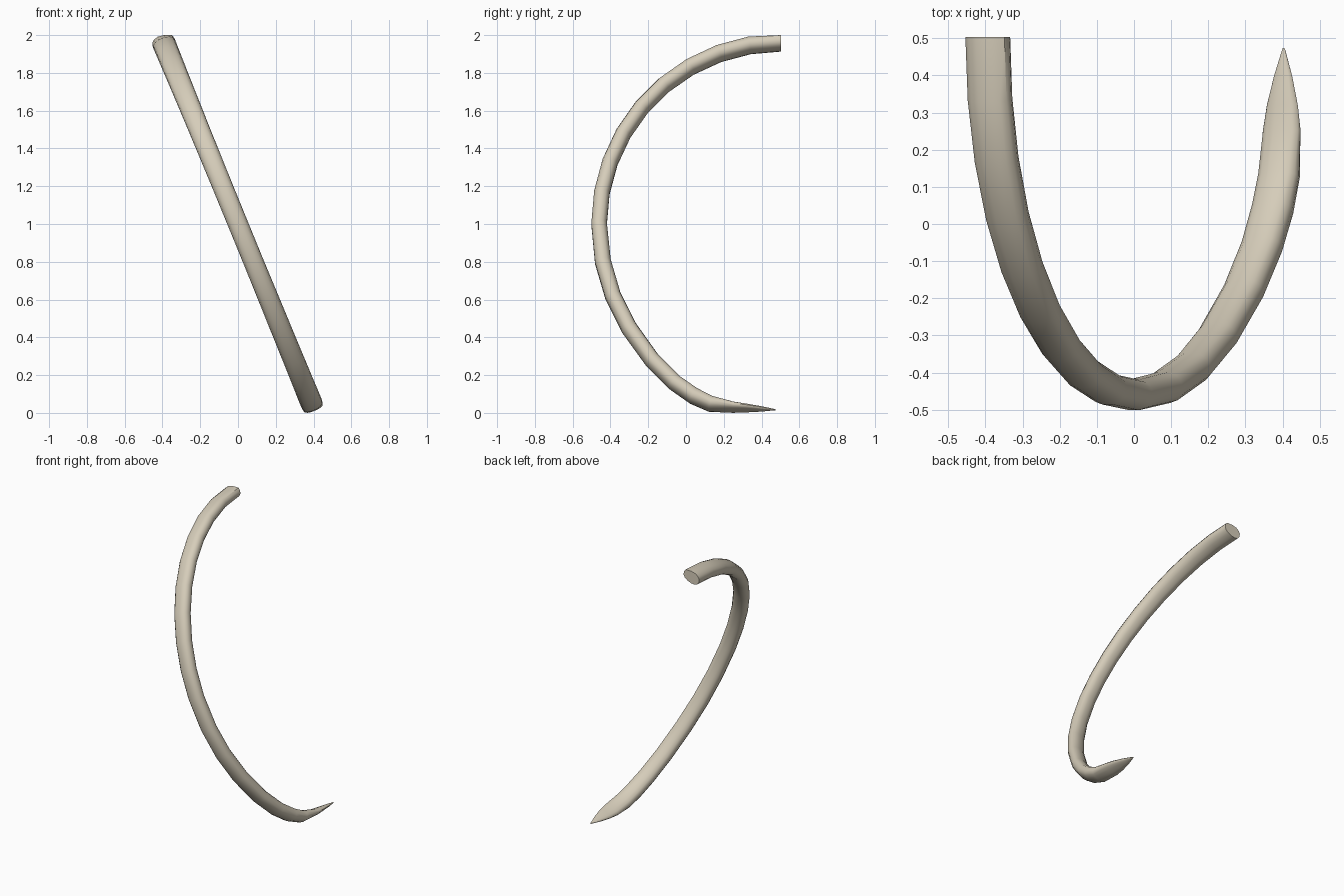
import bpy, bmesh, math
from mathutils import Vector

if "Cube" in bpy.data.objects:
    bpy.data.objects.remove(bpy.data.objects["Cube"])

# bone colour
bone = bpy.data.materials.new("bone beige")
bone.diffuse_color = (0.67, 0.61, 0.49, 1)
bone.use_nodes = True
bone.node_tree.nodes["Principled BSDF"].inputs["Base Color"].default_value = bone.diffuse_color

# keys along the curve: y, z, half width across the plane, half depth in the plane
keys = []
for i in range(10):                       # upper quarter arc
    t = math.pi / 2 * (1 - i / 9)
    w = 0.053 + 0.009 * math.sin(t) ** 2
    keys.append((0.503 - 0.963 * math.cos(t), 1 + 0.96 * math.sin(t), w, 0.042))
keys += [                                 # lower sweep to the flattened tip
    (-0.440, 0.800, 0.053, 0.043), (-0.387, 0.620, 0.054, 0.043),
    (-0.302, 0.450, 0.055, 0.043), (-0.180, 0.280, 0.056, 0.042),
    (-0.060, 0.160, 0.057, 0.042), (0.040, 0.090, 0.058, 0.042),
    (0.130, 0.048, 0.058, 0.038), (0.250, 0.030, 0.055, 0.021),
    (0.320, 0.026, 0.045, 0.016), (0.400, 0.021, 0.026, 0.010),
    (0.473, 0.017, 0.003, 0.003)]

SLOPE = -0.41                             # the curve lies in a leaning plane
across = Vector((1, 0, -SLOPE)).normalized()


def centre(k):
    return Vector((SLOPE * (k[1] - 1), k[0], k[1]))


def rounded(c, p=0.85):
    return math.copysign(abs(c) ** p, c)


SIDES = 14
bm = bmesh.new()
rings = []
for i, k in enumerate(keys):
    a, b = keys[max(i - 1, 0)], keys[min(i + 1, len(keys) - 1)]
    tangent = (centre(b) - centre(a)).normalized()
    if i == 0:
        tangent = Vector((0, -1, 0))      # square cut end
    depth = tangent.cross(across).normalized()
    ring = []
    for s in range(SIDES):
        q = 2 * math.pi * s / SIDES
        p = centre(k) + across * k[2] * rounded(math.cos(q)) + depth * k[3] * rounded(math.sin(q))
        p.z = min(max(p.z, 0.0), 2.0)
        ring.append(bm.verts.new(p))
    rings.append(ring)

# skin and end caps
for r0, r1 in zip(rings, rings[1:]):
    for s in range(SIDES):
        n = (s + 1) % SIDES
        bm.faces.new((r0[s], r0[n], r1[n], r1[s]))
bm.faces.new(rings[0])
bm.faces.new(rings[-1])
bmesh.ops.recalc_face_normals(bm, faces=bm.faces)

mesh = bpy.data.meshes.new("curved_rib")
bm.to_mesh(mesh)
bm.free()
mesh.materials.append(bone)
rib = bpy.data.objects.new("curved_rib", mesh)
bpy.context.collection.objects.link(rib)
bpy.context.view_layer.objects.active = rib
rib.select_set(True)
bpy.ops.object.shade_smooth_by_angle(angle=math.radians(40))
